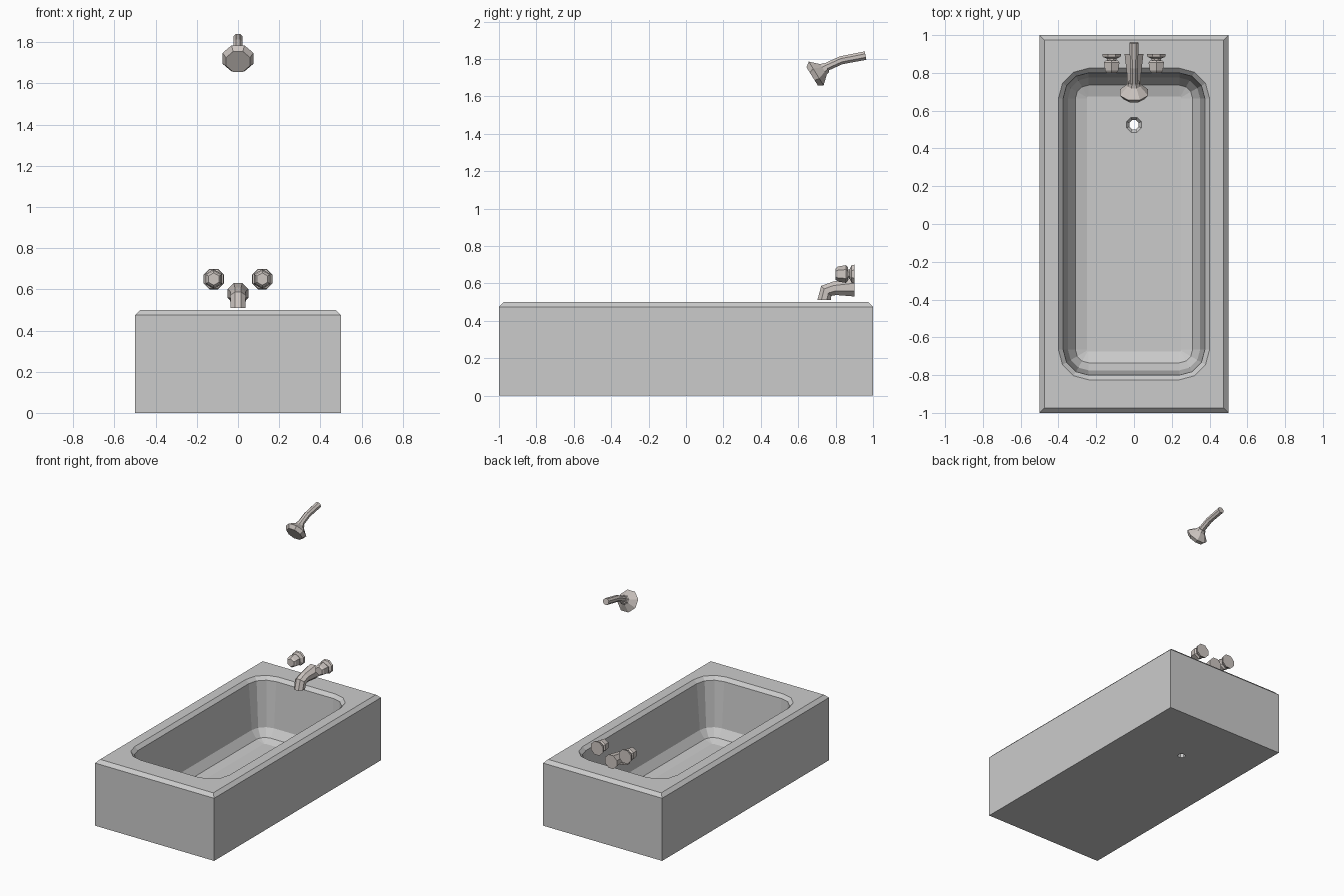
import bpy, bmesh
from math import cos, sin, pi, radians
from mathutils import Vector

if "Cube" in bpy.data.objects:
    bpy.data.objects.remove(bpy.data.objects["Cube"])


def loft(name, rings, mat=None):
    """Closed, capped mesh through a list of equal-length rings."""
    bm = bmesh.new()
    loops = [[bm.verts.new(p) for p in ring] for ring in rings]
    n = len(loops[0])
    for a, b in zip(loops, loops[1:]):
        for i in range(n):
            j = (i + 1) % n
            bm.faces.new((a[i], a[j], b[j], b[i]))
    bm.faces.new(loops[0])
    bm.faces.new(loops[-1])
    bmesh.ops.recalc_face_normals(bm, faces=bm.faces)
    me = bpy.data.meshes.new(name)
    bm.to_mesh(me)
    bm.free()
    ob = bpy.data.objects.new(name, me)
    bpy.context.collection.objects.link(ob)
    if mat:
        me.materials.append(mat)
    return ob


def rect(hx, hy, z):
    return [(-hx, -hy, z), (hx, -hy, z), (hx, hy, z), (-hx, hy, z)]


def rounded(r, z, cx=0.24, cy=0.665, seg=3):
    """Rounded rectangle with fixed corner centres and corner radius r."""
    pts = []
    for k, (sx, sy) in enumerate([(1, 1), (-1, 1), (-1, -1), (1, -1)]):
        for i in range(seg + 1):
            a = pi / 2 * (k + i / seg)
            pts.append((sx * cx + r * cos(a), sy * cy + r * sin(a), z))
    return pts


def tube(name, stations, sides, x=0.0, turn=0.5, mat=None):
    """Stations (y, z, flat radius, pitch); pitch 0 faces -y, 90 faces down."""
    rings = []
    for y, z, r, pitch in stations:
        p = radians(pitch)
        up = Vector((0, -sin(p), cos(p)))
        ro = r / cos(pi / sides)
        rings.append([Vector((x, y, z)) + Vector((ro * cos(a), 0, 0)) + up * ro * sin(a)
                      for a in (2 * pi * (i + turn) / sides for i in range(sides))])
    return loft(name, rings, mat)


metal = bpy.data.materials.new("metal")
metal.diffuse_color = (0.62, 0.57, 0.54, 1)
metal.use_nodes = True
metal.node_tree.nodes["Principled BSDF"].inputs["Base Color"].default_value = metal.diffuse_color

# Tub body with chamfered top edge
tub = loft("tub", [rect(0.5, 1, 0), rect(0.5, 1, 0.475), rect(0.475, 0.975, 0.5)])

# Basin hollow, sloping rim and rounded floor edge
basin = loft("basin_cutter", [rounded(r, z) for r, z in
             [(0.16, 0.55), (0.16, 0.5), (0.135, 0.475), (0.11, 0.13), (0.07, 0.07), (0.01, 0.05)]])

# Drain hole through the floor
drain = loft("drain_cutter", [
    [(r * cos(2 * pi * (i + 0.5) / 8), 0.525 + r * sin(2 * pi * (i + 0.5) / 8), z) for i in range(8)]
    for r, z in [(0.043, 0.08), (0.043, 0.05), (0.027, 0.03), (0.027, -0.05)]])

for cutter in (basin, drain):
    mod = tub.modifiers.new("cut", 'BOOLEAN')
    mod.operation = 'DIFFERENCE'
    mod.solver = 'EXACT'
    mod.object = cutter
bpy.context.view_layer.objects.active = tub
tub.select_set(True)
for mod in list(tub.modifiers):
    bpy.ops.object.modifier_apply(modifier=mod.name)
for cutter in (basin, drain):
    bpy.data.objects.remove(cutter)

# Spout
tube("spout", [(0.90, 0.58, 0.05, 0), (0.795, 0.574, 0.037, 12),
               (0.75, 0.56, 0.038, 45), (0.738, 0.51, 0.036, 90)], 8, mat=metal)

# Tap handles: wall flange with neck, and a six-sided knob
for side, sx in (("left", -1), ("right", 1)):
    x = sx * 0.118
    tube(side + "_tap_flange", [(0.90, 0.65, 0.05, 0), (0.885, 0.65, 0.047, 0),
                                (0.875, 0.65, 0.025, 0), (0.855, 0.65, 0.022, 0)], 8, x, mat=metal)
    tube(side + "_tap_knob", [(0.865, 0.65, 0.032, 0), (0.855, 0.65, 0.041, 0),
                              (0.812, 0.65, 0.035, 0), (0.80, 0.65, 0.026, 0)], 6, x, mat=metal)

# Shower arm
tube("shower_arm", [(0.96, 1.818, 0.023, 10), (0.83, 1.793, 0.022, 18),
                    (0.735, 1.75, 0.022, 28)], 8, mat=metal)

# Shower head
tube("shower_head", [(0.752, 1.755, 0.027, 32), (0.735, 1.744, 0.033, 32),
                     (0.696, 1.722, 0.075, 32), (0.675, 1.706, 0.058, 32)], 8, mat=metal)
